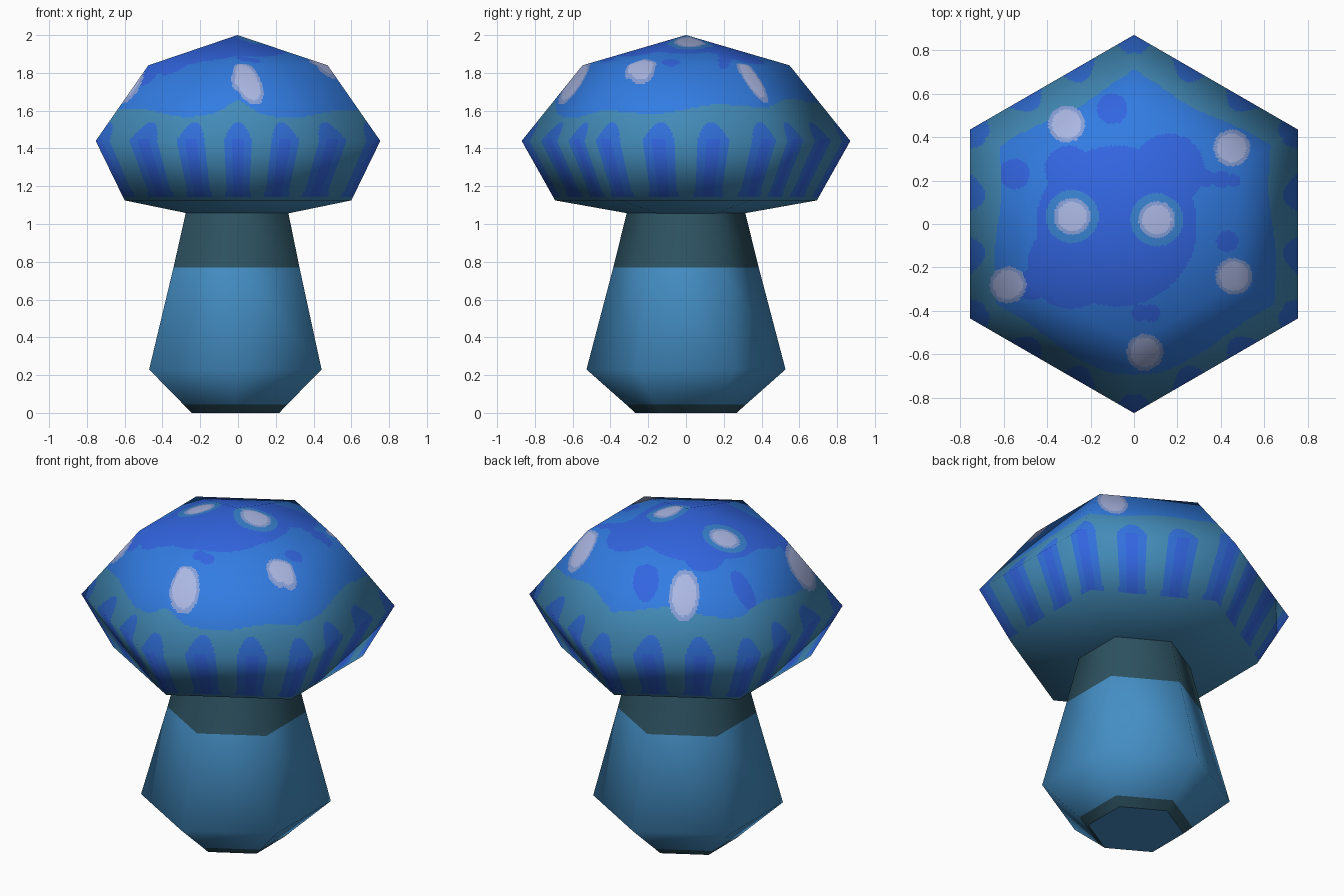
import bpy, math
from mathutils import Vector

if "Cube" in bpy.data.objects:
    bpy.data.objects.remove(bpy.data.objects["Cube"])

C30 = math.cos(math.pi / 6)


def material(name, rgb):
    m = bpy.data.materials.new(name)
    lin = [(c / 255 / 12.92 if c < 11 else ((c / 255 + 0.055) / 1.055) ** 2.4) for c in rgb]
    m.diffuse_color = (*lin, 1)
    m.use_nodes = True
    m.node_tree.nodes["Principled BSDF"].inputs["Base Color"].default_value = m.diffuse_color
    return m


PALETTE = [material(n, c) for n, c in [
    ("stem_blue", (68, 142, 196)), ("dark_slate", (45, 82, 97)),
    ("teal_blue", (67, 139, 184)), ("bright_blue", (50, 124, 226)),
    ("royal_blue", (50, 101, 224)), ("stripe_blue", (50, 113, 220)),
    ("spot_pale", (172, 184, 228)), ("spot_rim", (135, 160, 216)),
    ("spot_halo", (56, 130, 208))]]
STEM, DARK, TEAL, BRIGHT, ROYAL, STRIPE, PALE, RIM, HALO = range(9)


def corner(ring, k):
    """Corner k of a hexagonal ring (radius, z, x offset)."""
    a = math.pi / 2 + k * math.pi / 3
    return Vector((ring[0] * math.cos(a) + ring[2], ring[0] * math.sin(a), ring[1]))


def slope_normal(r0, r1):
    """Corner normal in (radial, z) for the band between two rings."""
    return Vector(((r0[1] - r1[1]) * C30, (r1[0] - r0[0]) * C30)).normalized()


def make_object(name, verts, faces, mats):
    me = bpy.data.meshes.new(name)
    me.from_pydata(verts, [], faces)
    for m in PALETTE:
        me.materials.append(m)
    for p, i in zip(me.polygons, mats):
        p.material_index = i
        p.use_smooth = True
    ob = bpy.data.objects.new(name, me)
    bpy.context.collection.objects.link(ob)
    return ob


# Stem: hexagonal loft with dark top and bottom bands
stem_rings = [(0.312, 1.065, -0.005), (0.385, 0.77, -0.008), (0.527, 0.23, -0.014),
              (0.318, 0.045, -0.014), (0.268, 0.0, -0.014)]
sv = [corner(r, k) for r in stem_rings for k in range(6)]
sf, sm = [], []
for i, m in enumerate((DARK, STEM, STEM, DARK)):
    for k in range(6):
        n = (k + 1) % 6
        sf.append((i * 6 + k, i * 6 + 6 + k, i * 6 + 6 + n, i * 6 + n))
        sm.append(m)
sf.append(tuple(range(29, 23, -1)))
sm.append(STEM)
stem = make_object("stem", sv, sf, sm)
stem.data.polygons[len(sf) - 1].use_smooth = False

# Cap markings, placed in plan (x, y, radius)
SPOTS = [(-0.31, 0.46), (0.45, 0.35), (-0.58, -0.28), (0.46, -0.24), (0.05, -0.59)]
TOP_SPOTS = [(-0.285, 0.035), (0.105, 0.02)]
BLOBS = [(-0.08, -0.01, 0.37), (0.16, 0.25, 0.165), (-0.29, -0.19, 0.2), (-0.3, 0.25, 0.11),
         (0.4, 0.205, 0.04), (0.33, 0.21, 0.04), (0.46, 0.2, 0.03),
         (-0.55, 0.23, 0.07), (-0.1, 0.53, 0.07), (0.03, -0.41, 0.04),
         (0.08, -0.41, 0.04), (0.43, -0.08, 0.05), (0.22, 0.7, 0.06), (-0.47, -0.28, 0.07)]


def cap_colour(p, t, band):
    if band == 3:
        return TEAL
    x, y, z = p
    if band < 2:
        for sx, sy in SPOTS + TOP_SPOTS:
            d = math.hypot(x - sx, y - sy)
            if d < 0.067:
                return PALE
            if d < 0.084:
                return RIM
            if d < 0.122 and (sx, sy) in TOP_SPOTS:
                return HALO
        a = math.atan2(y, x)
        edge = 1.615 + 0.04 * math.cos(a - 1.75) + 0.015 * math.sin(7 * a)
        if y < 0:
            edge += 0.06 * math.exp(-(x / 0.08) ** 2)
        if z > edge:
            if any(math.hypot(x - bx, y - by) < br for bx, by, br in BLOBS):
                return ROYAL
            return BRIGHT
    # Three stripes per side, rounded at the top, with a darker core
    s = t * 3
    d = abs(s - round(s))
    width = 0.29 * math.sqrt(min(1, max(0, (1.54 - z) / 0.09)))
    if z < 1.17:
        width = 0.33
    if z > 1.14 and d < width:
        return ROYAL if d < 0.11 and z < 1.45 else STRIPE
    return TEAL


# Cap: hexagonal dome, finely divided so the markings can be cut by rule
cap_rings = [(0.001, 2.0, -0.003), (0.548, 1.84, 0), (0.87, 1.44, 0), (0.693, 1.125, 0), (0.30, 1.055, 0)]
ROWS, COLS = (48, 45, 34, 1), 72
slopes = [slope_normal(a, b) for a, b in zip(cap_rings, cap_rings[1:])]
ring_n = [Vector((0, 1))]
ring_n += [(a + b).normalized() for a, b in zip(slopes, slopes[1:])] + [slopes[-1]]


def ring_normal(i, k):
    a = math.pi / 2 + k * math.pi / 3
    return Vector((ring_n[i][0] * math.cos(a), ring_n[i][0] * math.sin(a), ring_n[i][1]))


steps = [(b, r / n) for b, n in enumerate(ROWS) for r in range(n)] + [(3, 1.0)]
cv, cn = [], []
for b, f in steps:
    for k in range(6):
        p0 = corner(cap_rings[b], k).lerp(corner(cap_rings[b + 1], k), f)
        p1 = corner(cap_rings[b], k + 1).lerp(corner(cap_rings[b + 1], k + 1), f)
        n0 = ring_normal(b, k).lerp(ring_normal(b + 1, k), f)
        n1 = ring_normal(b, k + 1).lerp(ring_normal(b + 1, k + 1), f)
        for c in range(COLS):
            cv.append(p0.lerp(p1, c / COLS))
            cn.append(n0.lerp(n1, c / COLS).normalized())
cf, cm = [], []
W = 6 * COLS
for i in range(len(steps) - 1):
    for j in range(W):
        n = (j + 1) % W
        q = (i * W + j, i * W + W + j, i * W + W + n, i * W + n)
        mid = (cv[q[0]] + cv[q[1]] + cv[q[2]] + cv[q[3]]) / 4
        cf.append(q)
        cm.append(cap_colour(mid, (j % COLS + 0.5) / COLS, steps[i][0]))
cap = make_object("cap", cv, cf, cm)
# Soft shading across the broad facets
cap.data.normals_split_custom_set_from_vertices([tuple(n) for n in cn])
